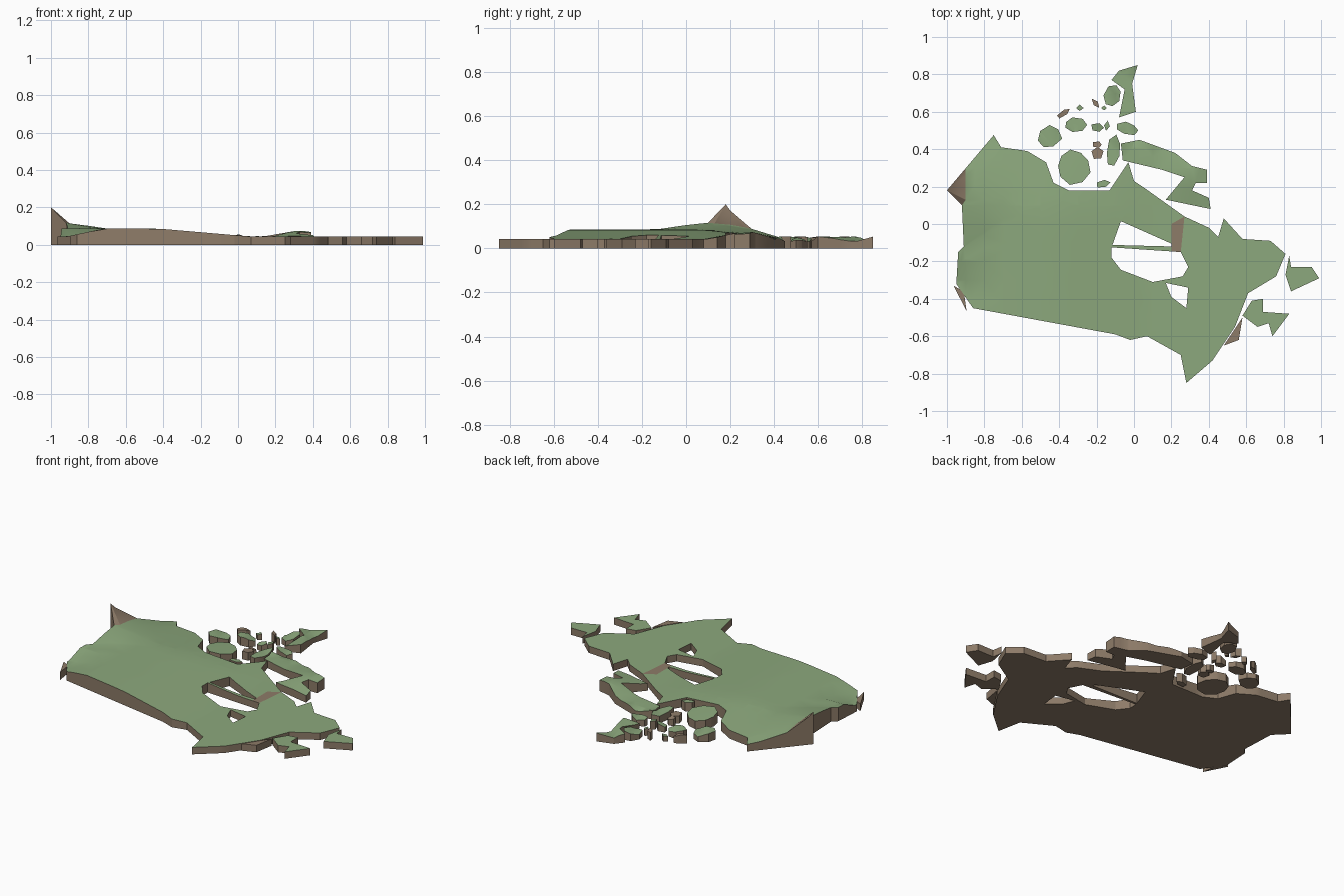
import bpy, bmesh, math, random
from mathutils import Vector

if "Cube" in bpy.data.objects:
    bpy.data.objects.remove(bpy.data.objects["Cube"])

random.seed(4)


def material(name, color):
    m = bpy.data.materials.new(name)
    m.diffuse_color = (*color, 1)
    m.use_nodes = True
    m.node_tree.nodes["Principled BSDF"].inputs["Base Color"].default_value = m.diffuse_color
    return m


GREEN = material("grass_green", (0.265, 0.395, 0.205))
BROWN = material("earth_brown", (0.27, 0.20, 0.14))


def clamp(v):
    return max(0.0, min(1.0, v))


def cone(x, y, cx, cy, radius):
    return clamp(1 - math.hypot(x - cx, y - cy) / radius)


def height(x, y):
    """Relief: western plateau, north-west peak, eastern hill, rough northern isles."""
    z = 0.043
    west_edge = clamp((x + 0.92) / 0.2) if y < -0.3 else 1
    z += 0.043 * clamp((0.08 - x) / 0.5) * clamp((0.48 - y) / 0.4) * west_edge
    z += 0.05 * cone(x, y, -1, 0.18, 0.33) + 0.075 * cone(x, y, -1, 0.18, 0.09)
    z += 0.036 * cone(x, y, 0.33, 0.28, 0.2)
    if y > 0.42 and x > -0.55:
        z += 0.011 * math.sin(31 * x + 23 * y)
    return z


def slab(name, outline, holes=(), is_bare=lambda x, y: False):
    """Fill an outline, cut it on a grid, extrude it and lift the top to the relief."""
    bm = bmesh.new()
    for loop in (outline, *holes):
        vs = [bm.verts.new((x, y, 0)) for x, y in loop]
        for a, b in zip(vs, vs[1:] + vs[:1]):
            bm.edges.new((a, b))
    bmesh.ops.triangle_fill(bm, use_beauty=True, edges=bm.edges[:], normal=(0, 0, 1))
    for axis in (Vector((1, 0, 0)), Vector((0, 1, 0))):
        for i in range(-9, 10):
            bmesh.ops.bisect_plane(bm, geom=bm.verts[:] + bm.edges[:] + bm.faces[:],
                                   dist=1e-5, plane_co=axis * i * 0.1, plane_no=axis)
    bmesh.ops.triangulate(bm, faces=bm.faces[:])
    ext = bmesh.ops.extrude_face_region(bm, geom=bm.faces[:], use_keep_orig=True)
    top_faces = [g for g in ext["geom"] if isinstance(g, bmesh.types.BMFace)]
    for v in {v for f in top_faces for v in f.verts}:
        v.co.z = height(v.co.x, v.co.y)
    bmesh.ops.recalc_face_normals(bm, faces=bm.faces[:])
    bm.normal_update()
    for f in bm.faces:
        f.material_index = 1
    # level ground is grass, steep or marked ground is bare earth
    for f in top_faces:
        c = f.calc_center_median()
        f.material_index = int(abs(f.normal.z) < 0.8 or is_bare(c.x, c.y))
    me = bpy.data.meshes.new(name)
    bm.to_mesh(me)
    bm.free()
    me.materials.append(GREEN)
    me.materials.append(BROWN)
    ob = bpy.data.objects.new(name, me)
    bpy.context.collection.objects.link(ob)
    bpy.context.view_layer.objects.active = ob
    ob.select_set(True)
    bpy.ops.object.shade_smooth_by_angle(angle=math.radians(30))
    ob.select_set(False)


def blob(x, y, rx, ry, tilt=0, sides=7, rough=0.15):
    """Rough, tilted oval outline."""
    points, t = [], math.radians(tilt)
    for i in range(sides):
        a = math.tau * i / sides
        r = 1.08 + random.uniform(-rough, rough)
        u, v = r * rx * math.cos(a), r * ry * math.sin(a)
        points.append((x + u * math.cos(t) - v * math.sin(t),
                       y + u * math.sin(t) + v * math.cos(t)))
    return points


# mainland, clockwise from the north-west peak, with three bays cut out
north_coast = [(-1, .18), (-.75, .475), (-.71, .41), (-.57, .39), (-.47, .33), (-.43, .22),
               (-.35, .18), (-.13, .18), (-.03, .33), (0, .23), (.06, .19), (.27, .04)]
east_coast = [(.4, -.02), (.45, -.07), (.48, .03), (.58, -.08), (.73, -.09), (.81, -.16),
              (.76, -.28), (.61, -.37), (.54, -.55), (.42, -.73), (.28, -.85), (.25, -.7),
              (.07, -.6), (-.02, -.62)]
west_coast = [(-.1, -.59), (-.86, -.45), (-.95, -.32), (-.94, -.15), (-.91, -.12), (-.92, .1)]
upper_bay = [(-.07, .015), (.2, -.105), (.2, -.12), (-.115, -.112)]
lower_bay = [(-.12, -.125), (.25, -.15), (.29, -.23), (.26, -.28), (.1, -.31), (-.07, -.245),
             (-.12, -.18)]
south_bay = [(.17, -.315), (.29, -.34), (.28, -.45), (.2, -.39)]
slab("mainland", north_coast + east_coast + west_coast, (upper_bay, lower_bay, south_bay),
     lambda x, y: .2 < x < .265 and -.15 < y < .04)

# large islands
slab("east_island", [(.81, -.27), (.83, -.17), (.84, -.23), (.95, -.23), (.99, -.29), (.84, -.36)])
slab("south_east_peninsula", [(.58, -.49), (.63, -.41), (.69, -.4), (.69, -.47), (.83, -.48),
                              (.74, -.6), (.72, -.53), (.66, -.55)])
slab("great_north_east_island", [
    (-.07, .43), (.03, .45), (.22, .38), (.31, .31), (.39, .29), (.39, .22), (.33, .22),
    (.31, .18), (.4, .14), (.41, .08), (.17, .13), (.27, .25), (.15, .29), (-.06, .34)])
slab("far_north_island", [(-.12, .77), (-.08, .82), (.02, .85), (-.01, .75), (.01, .6),
                          (-.08, .57), (-.05, .72)])

# smaller islands: centre, half sizes, tilt, sides
slab("middle_west_island", blob(-.325, .31, .085, .085, 20, 9))
slab("outer_west_island", blob(-.455, .465, .065, .055, 40))
slab("north_west_island", blob(-.315, .53, .055, .035, 0))
slab("strait_island", blob(-.11, .39, .075, .035, 80))
slab("channel_island", blob(-.035, .51, .055, .03, -10))
slab("north_island", blob(-.115, .685, .055, .04, 70))
slab("central_island", blob(-.195, .515, .035, .025, 0, 5))
slab("central_islet", blob(-.145, .525, .025, .015, 80, 4))
slab("north_west_islet", blob(-.29, .62, .02, .015, 0, 4))
slab("north_islet", blob(-.16, .62, .015, .012, 0, 4))
slab("south_islet", blob(-.165, .215, .035, .02, 10, 5))

# bare earth islands
bare = {"bare_west_island": blob(-.375, .593, .04, .015, 35, 5),
        "bare_north_islet": blob(-.205, .645, .03, .015, -50, 4),
        "bare_central_island": blob(-.195, .378, .03, .028, 90, 5),
        "bare_central_islet": blob(-.195, .425, .025, .017, 0, 5),
        "south_west_island": [(-.965, -.33), (-.91, -.36), (-.895, -.465)],
        "south_east_cape": [(.48, -.65), (.58, -.5), (.56, -.62)]}
for name, outline in bare.items():
    slab(name, outline, is_bare=lambda x, y: True)
